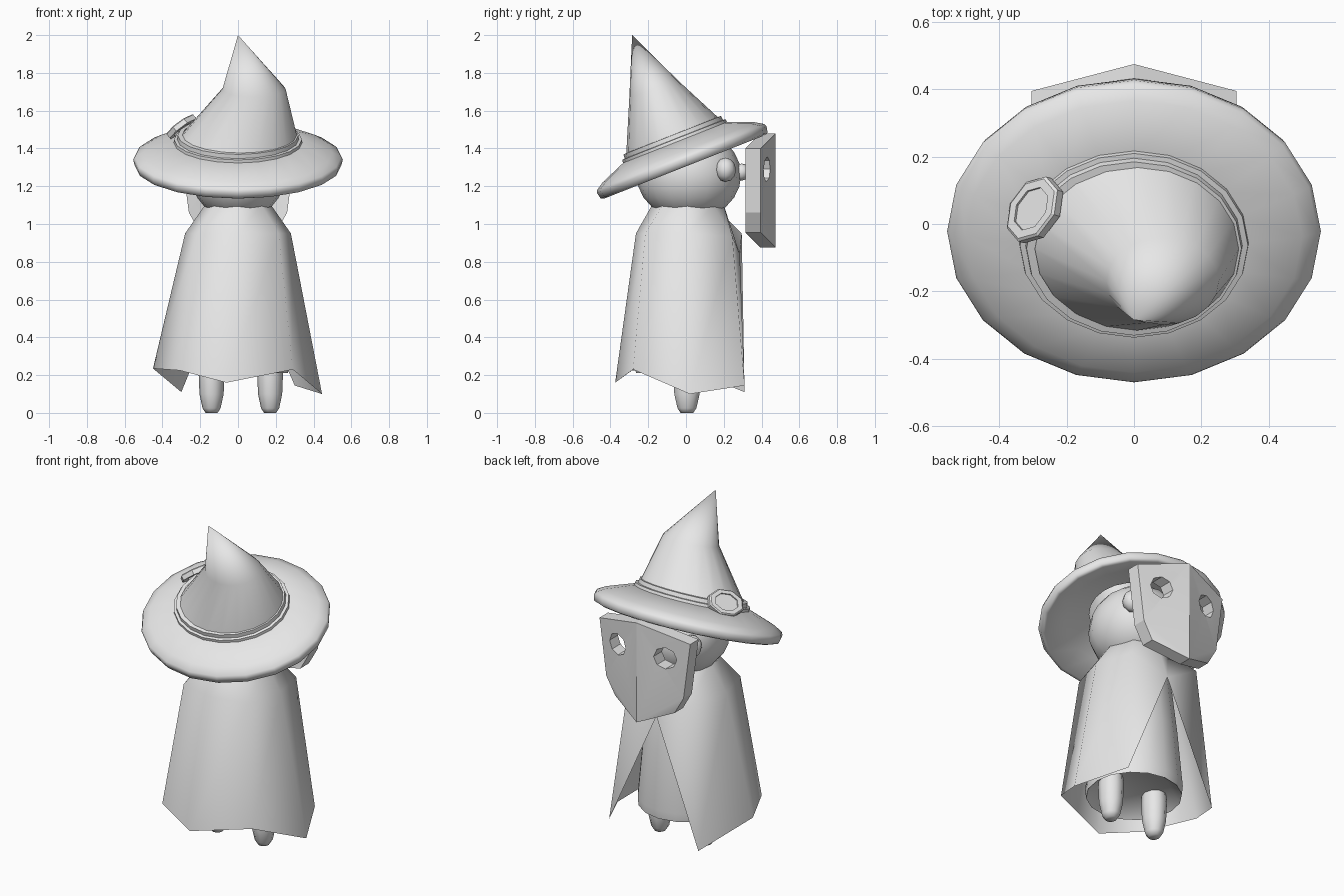
import bpy, bmesh, math
from mathutils import Matrix, Vector

if "Cube" in bpy.data.objects:
    bpy.data.objects.remove(bpy.data.objects["Cube"])

grey = bpy.data.materials.new("light_grey")
grey.use_nodes = True
grey.diffuse_color = (0.8, 0.8, 0.8, 1)
grey.node_tree.nodes["Principled BSDF"].inputs["Base Color"].default_value = (0.8, 0.8, 0.8, 1)


def finish(name, bm, smooth=40):
    bmesh.ops.recalc_face_normals(bm, faces=bm.faces)
    mesh = bpy.data.meshes.new(name)
    bm.to_mesh(mesh)
    bm.free()
    mesh.materials.append(grey)
    ob = bpy.data.objects.new(name, mesh)
    bpy.context.collection.objects.link(ob)
    bpy.ops.object.select_all(action="DESELECT")
    bpy.context.view_layer.objects.active = ob
    ob.select_set(True)
    if smooth:
        bpy.ops.object.shade_smooth_by_angle(angle=math.radians(smooth))
    return ob


def loft(name, rings, caps=(False, False), wrap=False, smooth=40):
    """Skin closed rings of points; wrap joins the last ring to the first."""
    bm = bmesh.new()
    rows = [[bm.verts.new(p) for p in ring] for ring in rings]
    pairs = list(zip(rows, rows[1:])) + ([(rows[-1], rows[0])] if wrap else [])
    n = len(rows[0])
    for a, b in pairs:
        for i in range(n):
            j = (i + 1) % n
            bm.faces.new((a[i], a[j], b[j], b[i]))
    for cap, row in zip(caps, (rows[0], rows[-1])):
        if cap:
            bm.faces.new(row)
    bmesh.ops.remove_doubles(bm, verts=bm.verts, dist=0.0005)
    return finish(name, bm, smooth)


def ellipse(rx, ry, z=0, centre=(0, 0), n=20, tilt=0, turn=0):
    pts = []
    for i in range(n):
        a = 2 * math.pi * i / n + turn
        y = ry * math.sin(a)
        pts.append(Vector((centre[0] + rx * math.cos(a), centre[1] + y, z + tilt * y)))
    return pts


def ball(name, centre, size, seg, rings):
    bm = bmesh.new()
    bmesh.ops.create_uvsphere(bm, u_segments=seg, v_segments=rings, radius=1,
                              matrix=Matrix.Translation(centre) @ Matrix.Diagonal((*size, 1)))
    return finish(name, bm, 60)


# Hat: brim, crown and band share one tilted elliptical frame
hat = Matrix.Translation((0, -0.02, 1.335)) @ Matrix.Rotation(math.radians(21.5), 4, "X")


def hat_ring(r, h):
    return [hat @ p for p in ellipse(0.555 * r, 0.482 * r, h)]


loft("hat_brim", [hat_ring(r, h) for r, h in
                  [(0.42, 0.08), (0.7, 0.035), (0.95, -0.035), (0.985, -0.028), (1.0, 0.005),
                   (0.985, 0.022), (0.9, 0.048), (0.58, 0.11)]],
     wrap=True, smooth=60)
loft("hat_band", [hat_ring(r, h) for r, h in
                  [(0.56, 0.09), (0.615, 0.095), (0.61, 0.12), (0.58, 0.122), (0.575, 0.145), (0.53, 0.147)]])
loft("hat_crown", [hat_ring(0.575, 0.11),
                   ellipse(0.167, 0.13, 1.715, (0.085, -0.17), tilt=0.33),
                   ellipse(0.0001, 0.0001, 2.0, (0, -0.285))], smooth=60)

# Buckle: octagonal frame with a backing plate
normal = Vector((-0.62, 0.2, 0.76)).normalized()
side = Vector((0, 0, 1)).cross(normal).normalized()
up = normal.cross(side)
buckle = Matrix((side, up, normal)).transposed().to_4x4()
buckle.translation = (-0.295, 0.042, 1.512)
buckle = buckle @ Matrix.Rotation(math.radians(-25), 4, "Z")


def buckle_ring(r, h):
    return [buckle @ p for p in ellipse(0.108 * r, 0.085 * r, h, n=8, turn=math.pi / 8)]


loft("buckle_frame", [buckle_ring(r, h) for r, h in
                      [(0.66, -0.015), (1, -0.015), (1, 0.012), (0.92, 0.018), (0.66, 0.018)]],
     wrap=True, smooth=0)
loft("buckle_plate", [buckle_ring(0.7, 0.003), buckle_ring(0.7, 0.01)], caps=(True, True), smooth=0)

# Head, eyes and nose
ball("head", (0, 0.015, 1.26), (0.25, 0.277, 0.24), 16, 12)
for tag, s in (("left", 1), ("right", -1)):
    ball("eye_" + tag, (s * 0.185, 0.21, 1.287), (0.062, 0.055, 0.064), 8, 6)
ball("nose", (0, 0.295, 1.275), (0.045, 0.045, 0.045), 8, 6)

# Mask: two panels folded along the middle, with eye holes
half = [(0.305, 1.40), (0.26, 1.06), (0.2, 0.955)]
bm = bmesh.new()
layers = []
for y in (0.395, 0.315):
    top, low = [bm.verts.new((0, y + 0.08, z)) for z in (1.48, 0.875)]
    sides = [[bm.verts.new((s * x, y, z)) for x, z in half] for s in (1, -1)]
    layers.append((top, low, sides))
    for pts in sides:
        bm.faces.new((top, pts[0], pts[1]))
        bm.faces.new((top, pts[1], low))
        bm.faces.new((pts[1], pts[2], low))
(t0, l0, s0), (t1, l1, s1) = layers
for a, b in zip(s0, s1):
    front, back = [t0] + a + [l0], [t1] + b + [l1]
    for i in range(4):
        bm.faces.new((front[i], front[i + 1], back[i + 1], back[i]))
mask = finish("mask", bm, 22)
for s in (1, -1):
    rings = [[Vector((p.x, y, p.y)) for p in ellipse(0.066, 0.066, 0, (s * 0.16, 1.29), 8)]
             for y in (0.2, 0.6)]
    cutter = loft("eye_hole_cutter", rings, caps=(True, True), smooth=0)
    cutter.hide_render = True
    mod = mask.modifiers.new("eye_hole", "BOOLEAN")
    mod.operation, mod.solver, mod.object = "DIFFERENCE", "EXACT", cutter
    bpy.context.view_layer.objects.active = mask
    bpy.ops.object.modifier_apply(modifier=mod.name)
    bpy.data.objects.remove(cutter)

# Cloak: eight-sided sheet, open at the wearer's front below the clasp point
clasp = (0, 0.285, 0.84)
neck = ellipse(0.175, 0.19, 1.1, (0, 0.01), 8, turn=math.pi / 2)
neck = [neck[0]] + neck[:0:-1] + [neck[0]]
shoulder = [clasp, (0.22, 0.245, 0.935), (0.28, 0.01, 0.95), (0.215, -0.215, 0.95), (0, -0.265, 0.95),
            (-0.215, -0.215, 0.95), (-0.28, 0.01, 0.95), (-0.2, 0.295, 0.95), clasp]
hem = [(0.3, 0.31, 0.145), (0.445, 0.02, 0.10), (0.29, -0.28, 0.23), (-0.06, -0.375, 0.16),
       (-0.31, -0.285, 0.225), (-0.45, 0, 0.235), (-0.3, 0.31, 0.11)]
hem = [hem[0]] + hem + [hem[-1]]
bm = bmesh.new()
rows = [[bm.verts.new(p) for p in row] for row in (neck, shoulder, hem)]
for a, b in zip(rows, rows[1:]):
    for i in range(8):
        bm.faces.new((a[i], a[i + 1], b[i + 1], b[i]))
bmesh.ops.remove_doubles(bm, verts=bm.verts, dist=0.0005)
finish("cloak", bm, 75)

# Robe under the cloak and two tapered legs
loft("robe", [ellipse(r, r, z, n=16) for r, z in
              [(0.2, 0.26), (0.265, 0.21), (0.27, 0.26), (0.24, 0.6), (0.2, 0.95), (0.14, 1.08)]],
     caps=(True, True))
for tag, x in (("left", 0.17), ("right", -0.14)):
    loft("leg_" + tag, [ellipse(r, r * 1.1, z, (x, 0.005), 10) for r, z in
                        [(0.032, 0), (0.048, 0.025), (0.064, 0.1), (0.068, 0.2), (0.06, 0.4)]],
         caps=(True, True), smooth=60)
